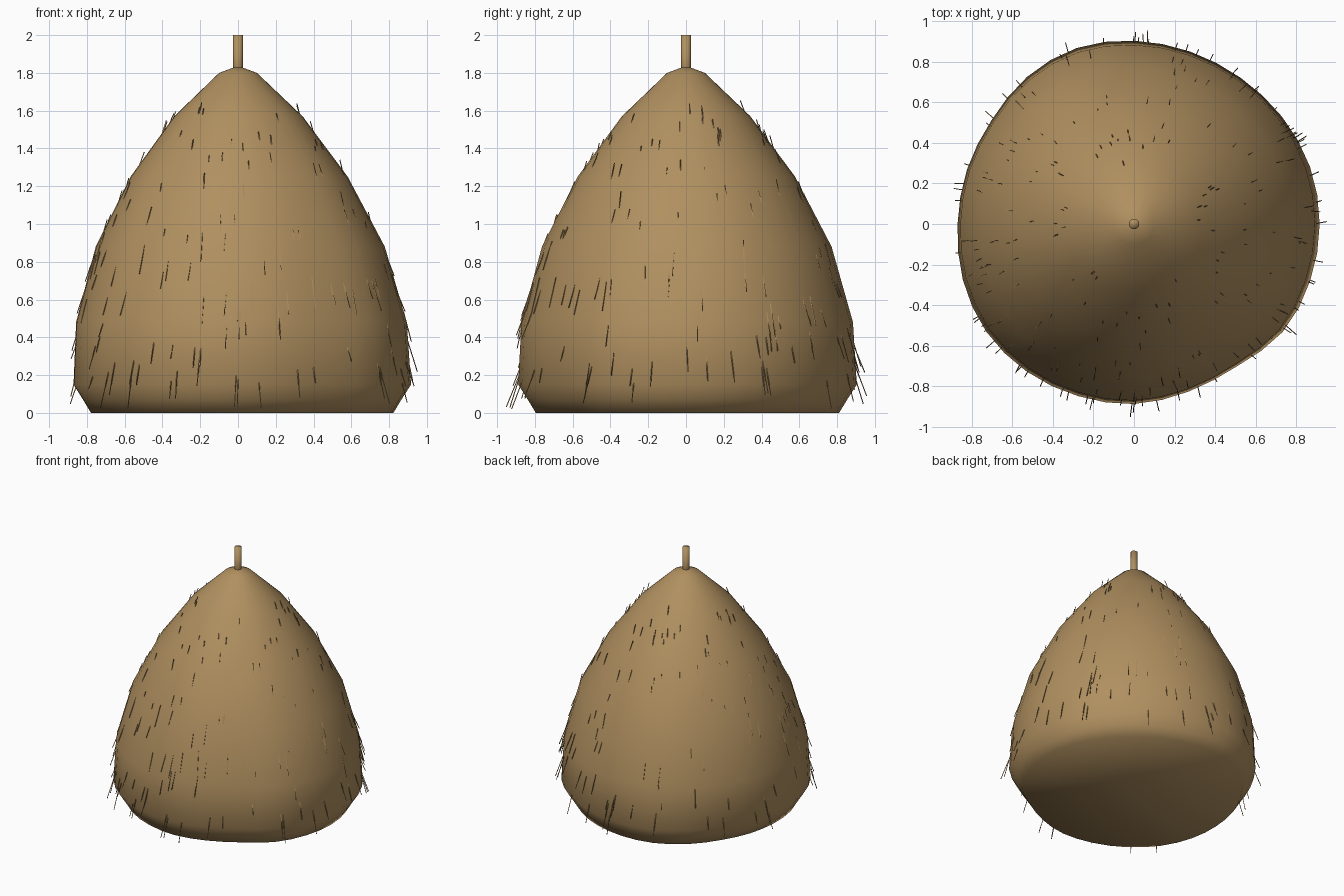
import bpy, bmesh, math, random
from mathutils import Vector

cube = bpy.data.objects.get("Cube")
if cube:
    bpy.data.objects.remove(cube)
random.seed(11)

# Height and mean radius of each ring of the stack
PROFILE = [(0, .80), (.07, .842), (.15, .893), (.48, .875), (.88, .765),
           (1.25, .575), (1.57, .34), (1.80, .10), (1.83, .02)]
# Uneven plan outline, at equal steps counter-clockwise from +x
OUTLINE = [.915, .912, .90, .89, .892, .902, .912, .895, .865, .862,
           .866, .885, .90, .898, .89, .885, .865, .862, .905, .912]
SEGMENTS = 40


def material(name, colour):
    mat = bpy.data.materials.new(name)
    mat.use_nodes = True
    mat.diffuse_color = (*colour, 1)
    mat.node_tree.nodes["Principled BSDF"].inputs["Base Color"].default_value = (*colour, 1)
    return mat


def finish(name, bm, mat, smooth=True):
    bmesh.ops.recalc_face_normals(bm, faces=bm.faces)
    mesh = bpy.data.meshes.new(name)
    bm.to_mesh(mesh)
    bm.free()
    mesh.materials.append(mat)
    for face in mesh.polygons:
        face.use_smooth = smooth
    obj = bpy.data.objects.new(name, mesh)
    bpy.context.collection.objects.link(obj)


def surface(angle, z):
    """Point on the stack at an angle and height."""
    for (z0, r0), (z1, r1) in zip(PROFILE, PROFILE[1:]):
        if z <= z1:
            radius = r0 + (r1 - r0) * (z - z0) / (z1 - z0)
            break
    step = angle / math.tau * len(OUTLINE)
    i, t = int(step), step % 1
    a, b, c, d = (OUTLINE[(i + k) % len(OUTLINE)] for k in (-1, 0, 1, 2))
    plan = b + t * (c - a + t * (2*a - 5*b + 4*c - d + t * (3*b - 3*c + d - a))) / 2
    radius *= 1 + (plan / .89 - 1) * (1 - z / 2)
    return Vector((radius * math.cos(angle), radius * math.sin(angle), z))


hay = material("hay", (.435, .278, .116))
straw = material("straw", (.40, .25, .10))

# Stack body with a flat underside
bm = bmesh.new()
rings = [[bm.verts.new(surface(math.tau * i / SEGMENTS, z)) for i in range(SEGMENTS)]
         for z, r in PROFILE]
for low, high in zip(rings, rings[1:]):
    for i in range(SEGMENTS):
        j = (i + 1) % SEGMENTS
        bm.faces.new((low[i], low[j], high[j], high[i]))
centre = bm.verts.new((0, 0, 0))
for i in range(SEGMENTS):
    bm.faces.new((centre, rings[0][(i + 1) % SEGMENTS], rings[0][i]))
bm.faces.new(rings[-1])
finish("hay_stack", bm, hay)

# Centre pole
bpy.ops.mesh.primitive_cylinder_add(vertices=12, radius=.026, depth=.3, location=(0, 0, 1.85))
pole = bpy.context.object
pole.name = "centre_pole"
pole.data.materials.append(hay)
bpy.ops.object.shade_smooth()

# Loose straws hanging steeply, sunk deeper into the stack towards the top
bm = bmesh.new()
for n in range(230):
    angle = random.uniform(0, math.tau)
    z = .15 + 1.45 * random.random() ** 1.2
    length = min(random.uniform(.07, .24) * (1 - .3 * z), z)
    outward = Vector((math.cos(angle), math.sin(angle), 0))
    side = Vector((-outward.y, outward.x, 0))
    way = (outward * random.uniform(.22, .42) + side * random.uniform(-.06, .06)
           - Vector((0, 0, 1))).normalized()
    root = surface(angle, z) - way * length * min(z, 1) / 2
    tip = root + way * length
    across = way.cross(outward).normalized()
    over = way.cross(across)
    ends = []
    for end in (root, tip):
        ends.append([bm.verts.new(end + .003 * (across * math.cos(k * math.tau / 3)
                     + over * math.sin(k * math.tau / 3))) for k in range(3)])
    for k in range(3):
        m = (k + 1) % 3
        bm.faces.new((ends[0][k], ends[0][m], ends[1][m], ends[1][k]))
    bm.faces.new(ends[0])
    bm.faces.new(ends[1])
for v in bm.verts:
    v.co.z = max(v.co.z, 0)
finish("loose_straws", bm, straw, False)
